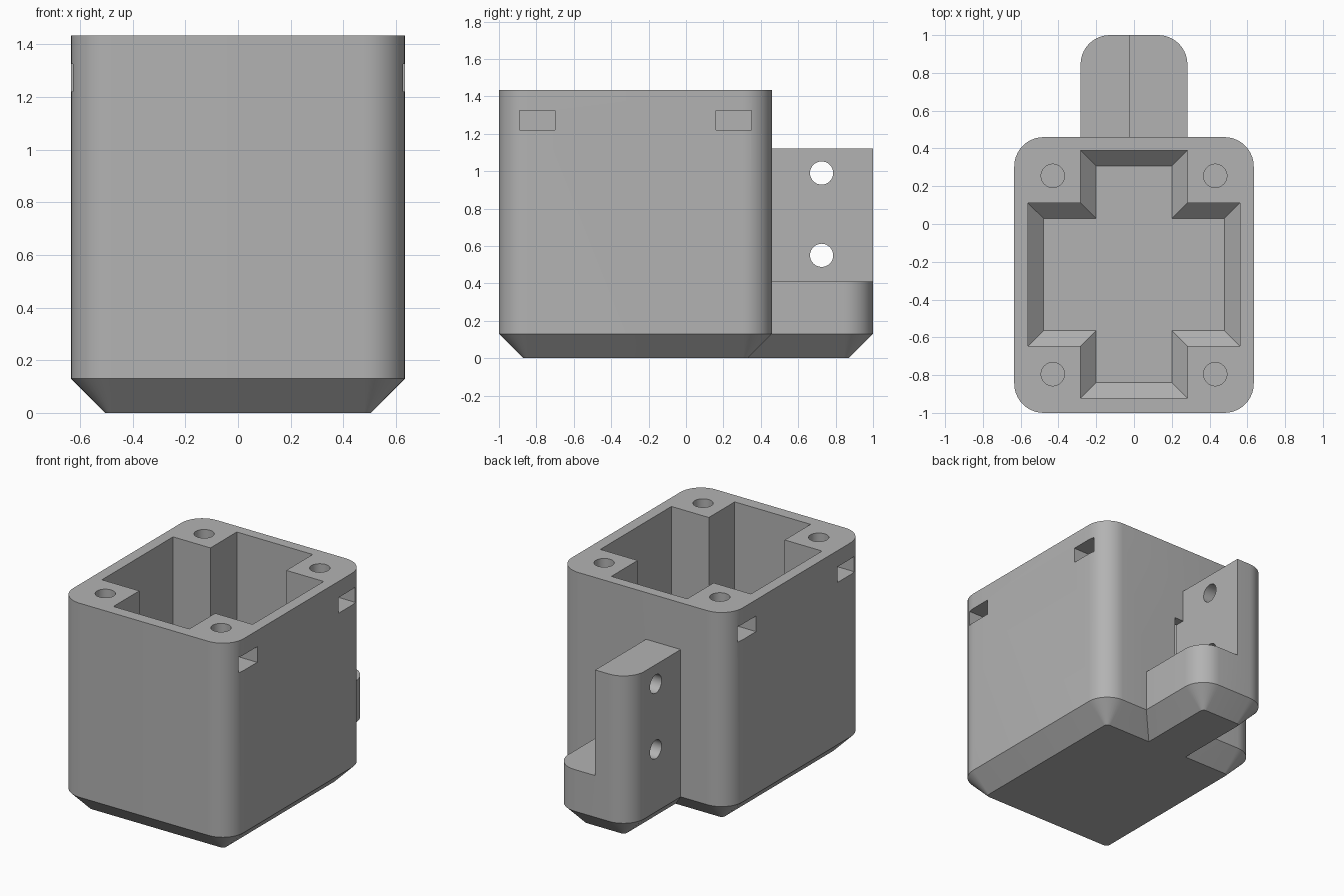
import bpy, bmesh, math

cube = bpy.data.objects.get("Cube")
if cube:
    bpy.data.objects.remove(cube, do_unlink=True)

grey = bpy.data.materials.new("plain grey")
grey.use_nodes = True
colour = (0.45, 0.45, 0.45, 1)
grey.diffuse_color = colour
grey.node_tree.nodes["Principled BSDF"].inputs["Base Color"].default_value = colour


def loft(name, rings):
    """Solid through stacked rings, each (outline, z), with the same point count."""
    bm = bmesh.new()
    loops = [[bm.verts.new((x, y, z)) for x, y in pts] for pts, z in rings]
    n = len(loops[0])
    for low, high in zip(loops, loops[1:]):
        for i in range(n):
            j = (i + 1) % n
            bm.faces.new((low[i], low[j], high[j], high[i]))
    bm.faces.new(loops[0][::-1])
    bm.faces.new(loops[-1])
    bmesh.ops.recalc_face_normals(bm, faces=bm.faces)
    mesh = bpy.data.meshes.new(name)
    bm.to_mesh(mesh)
    bm.free()
    mesh.materials.append(grey)
    obj = bpy.data.objects.new(name, mesh)
    bpy.context.collection.objects.link(obj)
    return obj


def rounded(x0, x1, y0, y1, r, steps=10):
    pts = []
    corners = ((x1 - r, y1 - r), (x0 + r, y1 - r), (x0 + r, y0 + r), (x1 - r, y0 + r))
    for q, (cx, cy) in enumerate(corners):
        for i in range(steps + 1):
            a = math.pi / 2 * (q + i / steps)
            pts.append((cx + r * math.cos(a), cy + r * math.sin(a)))
    return pts


def chamfered_block(name, x0, x1, y0, y1, r, top, c=0.13):
    foot = rounded(x0 + c, x1 - c, y0 + c, y1 - c, r - c)
    wall = rounded(x0, x1, y0, y1, r)
    return loft(name, [(foot, 0), (wall, c), (wall, top)])


def box(name, x0, x1, y0, y1, z0, z1):
    pts = [(x0, y0), (x1, y0), (x1, y1), (x0, y1)]
    return loft(name, [(pts, z0), (pts, z1)])


def drill(name, radius, length, centre, along_x=False):
    pts = [(radius * math.cos(math.tau * i / 32), radius * math.sin(math.tau * i / 32))
           for i in range(32)]
    obj = loft(name, [(pts, -length / 2), (pts, length / 2)])
    if along_x:
        obj.rotation_euler.y = math.pi / 2
    obj.location = centre
    return obj


def combine(target, tool, operation="DIFFERENCE"):
    tool.hide_render = True
    mod = target.modifiers.new("combine", "BOOLEAN")
    mod.operation, mod.object, mod.solver = operation, tool, "EXACT"
    bpy.context.view_layer.objects.active = target
    bpy.ops.object.modifier_apply(modifier=mod.name)
    bpy.data.objects.remove(tool, do_unlink=True)


def cross(d):
    """Cross-shaped pocket outline, inset by d."""
    xi, xo = 0.282 - d, 0.56 - d
    yb, yf, back, front = 0.11 - d, -0.645 + d, 0.39 - d, -0.92 + d
    right = [(xi, front), (xi, yf), (xo, yf), (xo, yb), (xi, yb), (xi, back)]
    return right + [(-x, y) for x, y in reversed(right)]


# Mounting tab: full height on one side, a low ledge on the other
tab = chamfered_block("mounting_tab", -0.283, 0.283, -0.2, 1.0, 0.155, 1.12)
combine(tab, box("ledge_cut", -0.025, 0.4, -0.4, 1.1, 0.41, 1.3))
for z in (0.55, 0.99):
    combine(tab, drill("tab_hole", 0.062, 1, (-0.2, 0.725, z), True))

# Box body joined to the tab
housing = chamfered_block("housing", -0.634, 0.634, -1.0, 0.46, 0.155, 1.434)
combine(housing, tab, "UNION")

# Cross-shaped pocket with a sloped edge round its floor
combine(housing, loft("pocket", [(cross(0.082), 0.076), (cross(0), 0.158), (cross(0), 1.6)]))

# Corner screw holes and the nut slots that reach them from the sides
for side in (-1, 1):
    for y in (-0.795, 0.255):
        combine(housing, drill("screw_hole", 0.062, 0.8, (side * 0.43, y, 1.434)))
        xs = sorted((side * 0.335, side * 0.8))
        combine(housing, box("nut_slot", *xs, y - 0.094, y + 0.094, 1.22, 1.325))

# Cable slot through the back wall above the ledge
combine(housing, box("cable_slot", -0.025, 0.045, 0.33, 0.5, 0.41, 0.9))

# Smooth rounded corners, crisp edges
bpy.ops.object.select_all(action="DESELECT")
housing.select_set(True)
bpy.context.view_layer.objects.active = housing
bpy.ops.object.shade_smooth_by_angle(angle=math.radians(30))
